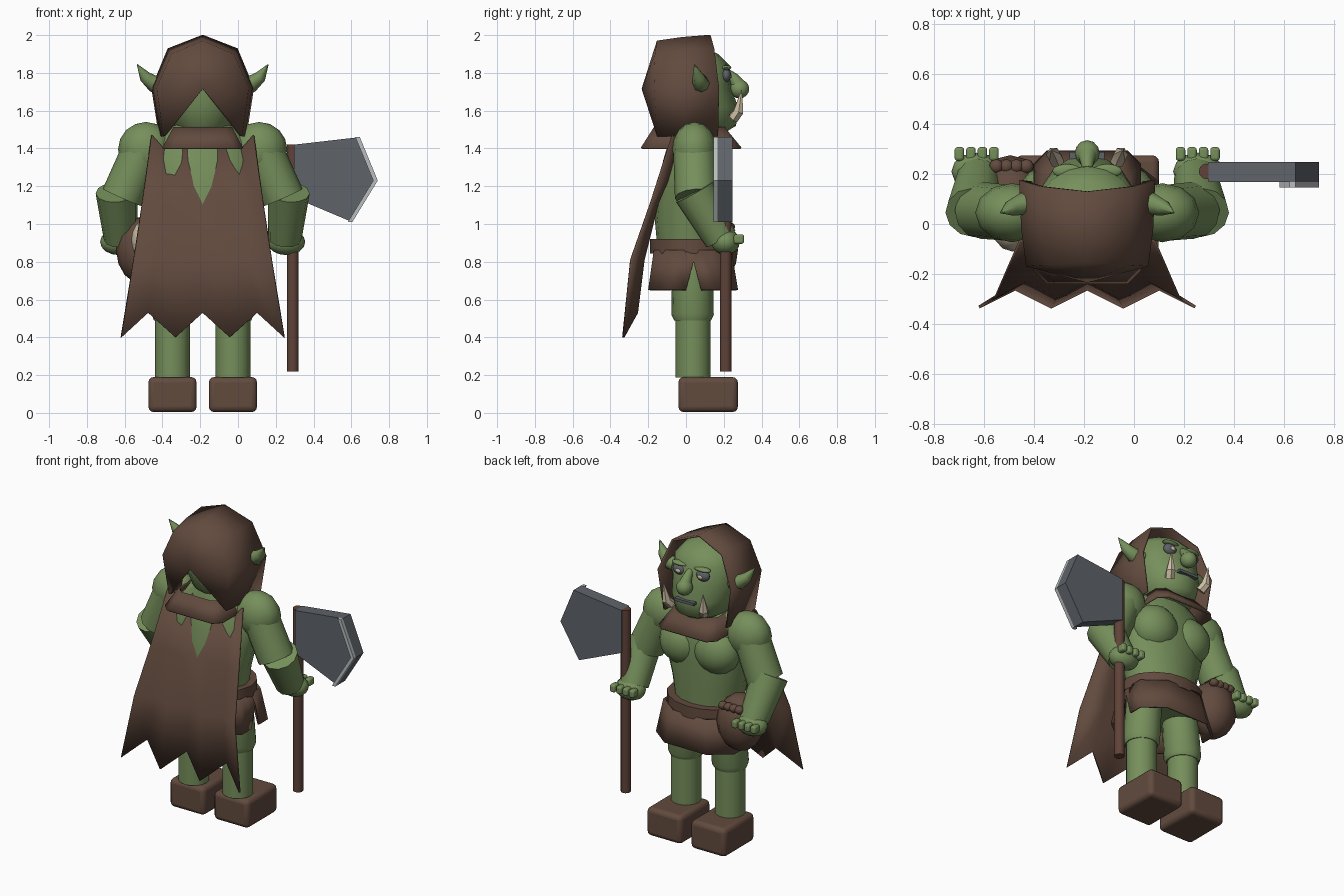
import bpy, bmesh, math
from mathutils import Vector

if "Cube" in bpy.data.objects:
    bpy.data.objects.remove(bpy.data.objects["Cube"])

CX = -0.187  # centre line of the body


def material(name, r, g, b):
    m = bpy.data.materials.new(name)
    m.use_nodes = True
    m.diffuse_color = (r, g, b, 1)
    m.node_tree.nodes["Principled BSDF"].inputs["Base Color"].default_value = (r, g, b, 1)
    return m


GREEN = material("green skin", 0.18, 0.275, 0.105)
BROWN = material("brown leather", 0.122, 0.069, 0.048)
WOOD = material("reddish wood", 0.115, 0.055, 0.04)
SLATE = material("slate metal", 0.113, 0.125, 0.142)
STEEL = material("pale steel", 0.48, 0.51, 0.52)
CREAM = material("cream bone", 0.62, 0.52, 0.38)


def finish(name, bm, mat, angle=35, thick=0, bevel=0):
    bmesh.ops.recalc_face_normals(bm, faces=bm.faces)
    mesh = bpy.data.meshes.new(name)
    bm.to_mesh(mesh)
    bm.free()
    ob = bpy.data.objects.new(name, mesh)
    bpy.context.collection.objects.link(ob)
    mesh.materials.append(mat)
    if thick:
        mod = ob.modifiers.new("thickness", "SOLIDIFY")
        mod.thickness = thick
        mod.offset = 0
    if bevel:
        mod = ob.modifiers.new("rounding", "BEVEL")
        mod.width = bevel
        mod.segments = 3
    bpy.ops.object.select_all(action="DESELECT")
    ob.select_set(True)
    bpy.context.view_layer.objects.active = ob
    bpy.ops.object.shade_smooth_by_angle(angle=math.radians(angle))
    return ob


def loft(name, rings, mat, cap=True, **kw):
    """Skin closed rings of points."""
    bm = bmesh.new()
    rows = [[bm.verts.new(p) for p in ring] for ring in rings]
    n = len(rows[0])
    for a, b in zip(rows, rows[1:]):
        for i in range(n):
            j = (i + 1) % n
            bm.faces.new((a[i], a[j], b[j], b[i]))
    if cap:
        bm.faces.new(rows[0])
        bm.faces.new(rows[-1])
    return finish(name, bm, mat, **kw)


def oval(z, hx, back, front, n=16):
    cy, hy = (back + front) / 2, (front - back) / 2
    return [(CX + hx * math.cos(math.tau * i / n), cy + hy * math.sin(math.tau * i / n), z) for i in range(n)]


def octagon(z, hx, back, front, cut):
    right = [(hx - cut, back), (hx, back + cut), (hx, front - cut), (hx - cut, front)]
    return [(CX + x, y, z) for x, y in right] + [(CX - x, y, z) for x, y in reversed(right)]


def tube(name, points, radii, mat, n=12, **kw):
    pts = [Vector(p) for p in points]
    rings = []
    for i, (p, r) in enumerate(zip(pts, radii)):
        d = pts[min(i + 1, len(pts) - 1)] - pts[max(i - 1, 0)]
        u = d.cross(Vector((0, 1, 0.01))).normalized()
        v = d.cross(u).normalized()
        rings.append([p + r * (u * math.cos(math.tau * k / n) + v * math.sin(math.tau * k / n)) for k in range(n)])
    return loft(name, rings, mat, **kw)


def ball(name, centre, radii, mat, seg=12, rings=8):
    bm = bmesh.new()
    bmesh.ops.create_uvsphere(bm, u_segments=seg, v_segments=rings, radius=1)
    bmesh.ops.scale(bm, vec=radii, verts=bm.verts)
    bmesh.ops.translate(bm, vec=centre, verts=bm.verts)
    return finish(name, bm, mat, angle=60)


def box(name, centre, size, mat, **kw):
    bm = bmesh.new()
    bmesh.ops.create_cube(bm, size=1)
    bmesh.ops.scale(bm, vec=size, verts=bm.verts)
    bmesh.ops.translate(bm, vec=centre, verts=bm.verts)
    return finish(name, bm, mat, **kw)


# Torso and head
loft("torso", [oval(0.86, 0.215, -0.15, 0.2), oval(1.02, 0.24, -0.165, 0.205), oval(1.2, 0.285, -0.15, 0.21),
               oval(1.34, 0.305, -0.12, 0.205), oval(1.44, 0.25, -0.09, 0.18), oval(1.54, 0.13, -0.07, 0.14)],
     GREEN, angle=60)
loft("head", [oval(1.48, 0.1, -0.06, 0.2), oval(1.52, 0.16, -0.1, 0.265), oval(1.62, 0.195, -0.13, 0.275),
              oval(1.72, 0.215, -0.14, 0.24), oval(1.84, 0.2, -0.13, 0.23), oval(1.9, 0.15, -0.1, 0.17),
              oval(1.945, 0.06, -0.04, 0.08)], GREEN, angle=60)
tube("nose_bridge", [(CX, 0.2, 1.82), (CX, 0.25, 1.775), (CX, 0.28, 1.73)], [0.015, 0.028, 0.04], GREEN, angle=70)
ball("nose_tip", (CX, 0.283, 1.715), (0.05, 0.052, 0.05), GREEN)
box("mouth", (CX, 0.274, 1.62), (0.14, 0.028, 0.018), SLATE)

# Belt and slit skirt
loft("belt", [oval(z, 0.265, -0.19, 0.25) for z in (0.845, 0.92)], BROWN, angle=40)


def skirt_ring(z, hx, back, front, slit):
    side = [(hx - 0.13, back, z), (hx, back + 0.1, z), (hx, 0, z), (hx, 0.04, slit), (hx, 0.08, z),
            (hx, front - 0.1, z), (hx - 0.13, front, z)]
    return [(CX + x, y, h) for x, y, h in side] + [(CX - x, y, h) for x, y, h in reversed(side)]


loft("skirt", [skirt_ring(0.86, 0.25, -0.165, 0.235, 0.86), skirt_ring(0.65, 0.28, -0.195, 0.27, 0.8)],
     BROWN, cap=False, thick=0.012)
loft("hips", [octagon(0.74, 0.2, -0.1, 0.17, 0.06), octagon(0.88, 0.215, -0.14, 0.2, 0.09)], GREEN)

# Paired parts
for s, side in ((1, "left"), (-1, "right")):
    def at(x, y, z):
        return (CX + s * x, y, z)
    ball(side + "_chest", at(0.125, 0.115, 1.27), (0.152, 0.128, 0.145), GREEN, 16, 10)
    # legs
    box(side + "_foot", at(0.16, 0.117, 0.097), (0.255, 0.315, 0.185), BROWN, bevel=0.028)
    tube(side + "_shin", [at(0.16, 0.037, 0.188), at(0.16, 0.037, 0.53)], [0.092, 0.092], GREEN, n=16)
    tube(side + "_thigh", [at(0.16, 0.035, 0.49), at(0.16, 0.035, 0.52), at(0.135, 0.035, 0.84)],
         [0.098, 0.112, 0.108], GREEN, n=16)
    # arms
    ball(side + "_shoulder", at(0.3, 0.045, 1.395), (0.148, 0.118, 0.145), GREEN)
    tube(side + "_upper_arm", [at(0.32, 0.045, 1.38), at(0.425, 0.055, 1.14)], [0.112, 0.114], GREEN, angle=50)
    tube(side + "_forearm", [at(0.455, 0.045, 1.17), at(0.435, 0.185, 0.92)], [0.112, 0.088], GREEN, angle=50)
    ball(side + "_hand", at(0.443, 0.21, 0.905), (0.1, 0.075, 0.07), GREEN)
    for i in range(4):
        box(side + "_finger_%d" % (i + 1), at(0.373 + i * 0.046, 0.28, 0.92), (0.038, 0.055, 0.05), GREEN, bevel=0.012)
    # face
    tube(side + "_ear", [at(0.2, 0.085, 1.735), at(0.26, 0.08, 1.742), at(0.305, 0.065, 1.78), at(0.347, 0.045, 1.845)],
         [0.045, 0.045, 0.032, 0.002], GREEN, n=8, angle=60)
    ball(side + "_eye", at(0.085, 0.212, 1.787), (0.047, 0.027, 0.036), SLATE)
    ball(side + "_iris", at(0.08, 0.235, 1.784), (0.018, 0.008, 0.013), CREAM)
    ball(side + "_brow", at(0.08, 0.212, 1.828), (0.06, 0.028, 0.014), GREEN)
    tube(side + "_tusk", [at(0.12, 0.25, 1.56), at(0.135, 0.278, 1.595), at(0.143, 0.295, 1.71)],
         [0.03, 0.03, 0.002], CREAM, n=6)

# Hood: arched shell closed by a fan at the back, leaving a notch below
bm = bmesh.new()
rows = []
for widen, ys, lift in ((1.0, (0.17, 0.175, 0.15, 0.13), 0), (0.97, (0, -0.02, -0.02, -0.02), -0.012),
                        (0.9, (-0.15, -0.165, -0.16, -0.15), -0.03)):
    half = [(0.225, 1.465, ys[0]), (0.265, 1.72, ys[1]), (0.18, 1.925 + lift, ys[2]), (0, 1.995 + lift, ys[3])]
    arch = [(-x, z, y) for x, z, y in half[:3]] + half[::-1]
    rows.append([bm.verts.new((CX + x * widen, y, z)) for x, z, y in arch])
for a, b in zip(rows, rows[1:]):
    for i in range(6):
        bm.faces.new((a[i], a[i + 1], b[i + 1], b[i]))
tip = bm.verts.new((CX, -0.228, 1.715))
for i in range(6):
    bm.faces.new((rows[-1][i], rows[-1][i + 1], tip))
finish("hood", bm, BROWN, angle=85, thick=0.014)

# Collar
loft("collar", [octagon(1.4, 0.21, -0.235, 0.29, 0.05), octagon(1.51, 0.15, -0.165, 0.2, 0.04)],
     BROWN, cap=False, thick=0.012)

# Cape: seven folded columns, zigzag hem, dipped shoulders and a slit under the collar
bm = bmesh.new()
grid = []
for z, hx, out, inner, hem, dip in ((1.47, 0.27, -0.07, -0.04, 0, 0.1), (1.11, 0.32, -0.185, -0.15, 0, 0),
                                    (0.81, 0.365, -0.29, -0.225, 0, 0), (0.4, 0.432, -0.332, -0.26, 0.13, 0)):
    row = []
    for c in range(-3, 4):
        even = c % 2 == 0
        height = z + (hem if even else 0) - (dip if abs(c) == 2 else 0)
        row.append(bm.verts.new((CX + hx * c / 3, inner if even else out, height)))
    grid.append(row)
for r in range(3):
    for c in range(6):
        a, b, d, e = grid[r][c], grid[r][c + 1], grid[r + 1][c + 1], grid[r + 1][c]
        if r == 0 and c == 2:
            bm.faces.new((a, d, e))
        elif r == 0 and c == 3:
            bm.faces.new((b, d, e))
        else:
            bm.faces.new((a, b, d, e))
bm.verts.remove(grid[0][3])
finish("cape", bm, BROWN, angle=60, thick=0.012)

# Axe: handle, blade and bright cutting edge
tube("axe_handle", [(0.29, 0.21, 0.22), (0.29, 0.21, 1.42)], [0.031, 0.031], WOOD)
edge = [(0.645, 1.46), (0.74, 1.23), (0.605, 1.01)]
outline = [(0.297, 1.42)] + edge + [(0.297, 1.14)]
loft("axe_blade", [[(x, y, z) for x, z in outline] for y in (0.167, 0.247)], SLATE)
for i in range(2):
    (x0, z0), (x1, z1) = edge[i], edge[i + 1]
    strip = [(x0, z0), (x1, z1), (x1 - 0.024, z1), (x0 - 0.024, z0)]
    loft("cutting_edge_%d" % (i + 1), [[(x, y, z) for x, z in strip] for y in (0.146, 0.167)], STEEL)

# Pouch at the belt, with a beaded mouth and a pale charm behind
ball("pouch", (-0.495, 0.135, 0.86), (0.15, 0.14, 0.182), BROWN, 12, 8)
for i in range(4):
    ball("pouch_bead_%d" % (i + 1), (-0.55 + i * 0.04, 0.23, 0.985), (0.03, 0.03, 0.026), BROWN, 8, 6)
ball("pouch_charm", (-0.485, -0.02, 0.915), (0.08, 0.09, 0.11), CREAM)
